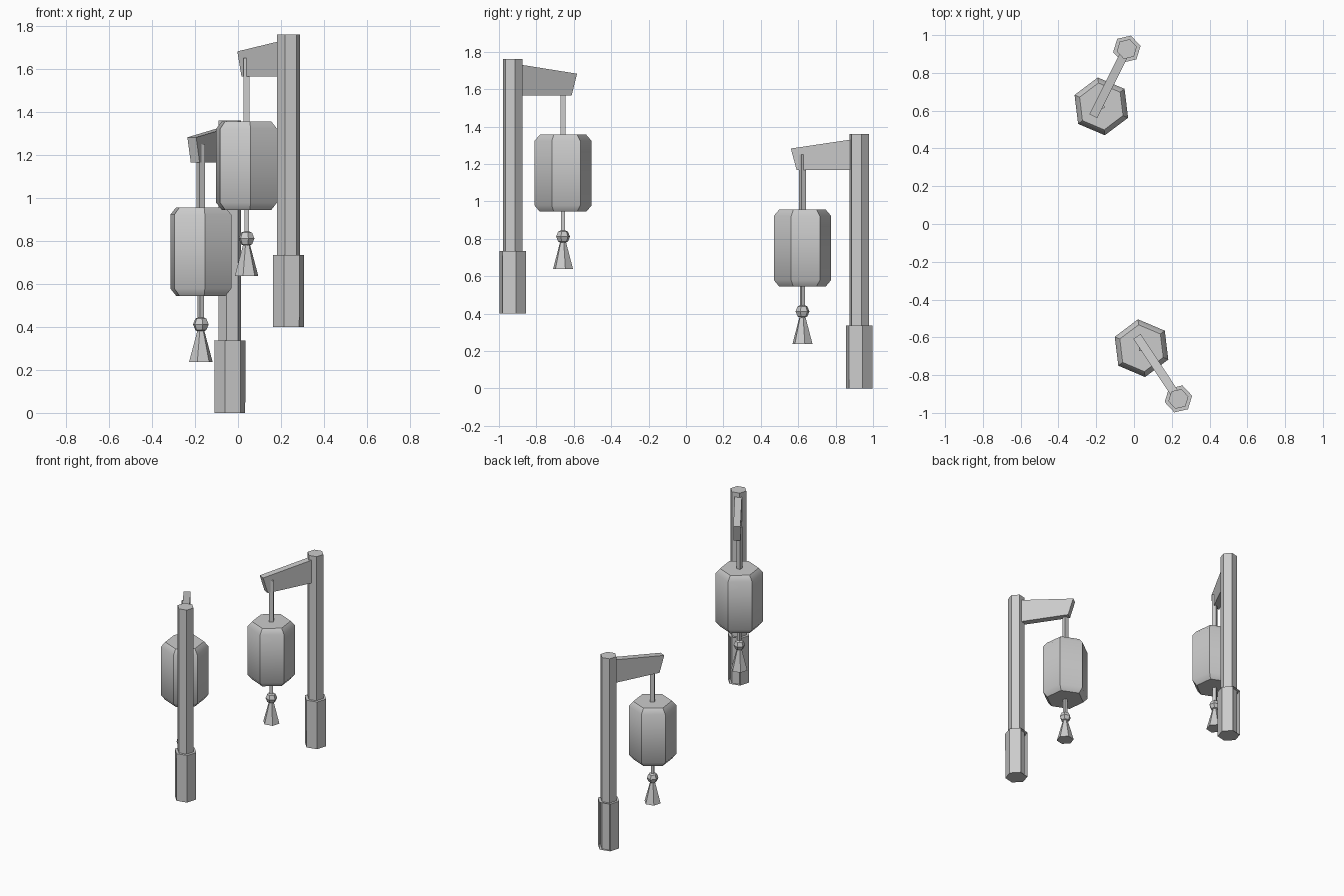
import bpy, bmesh
from math import radians, cos, sin, pi

if "Cube" in bpy.data.objects:
    bpy.data.objects.remove(bpy.data.objects["Cube"])


def make(name, bm, smooth=None):
    me = bpy.data.meshes.new(name)
    bm.to_mesh(me)
    bm.free()
    ob = bpy.data.objects.new(name, me)
    bpy.context.collection.objects.link(ob)
    if smooth:
        bpy.ops.object.select_all(action='DESELECT')
        ob.select_set(True)
        bpy.context.view_layer.objects.active = ob
        bpy.ops.object.shade_smooth_by_angle(angle=radians(smooth))
    return ob


def lathe(name, x, y, rings, sides, first, skip=None, smooth=None):
    """Stack of (radius, z) polygons, capped at both ends."""
    bm = bmesh.new()
    loops = [[bm.verts.new((x + r * cos(radians(first) + 2 * pi * i / sides),
                            y + r * sin(radians(first) + 2 * pi * i / sides), z))
              for i in range(sides)] for r, z in rings]
    for a, b in zip(loops, loops[1:]):
        for i in range(sides):
            j = (i + 1) % sides
            if i != skip:
                bm.faces.new((a[i], a[j], b[j], b[i]))
    bm.faces.new(loops[0][::-1])
    bm.faces.new(loops[-1])
    return make(name, bm, smooth)


def arm(name, x, y, z, angle):
    """Tapered side profile given thickness."""
    profile = [(0.03, 1.167), (0.362, 1.167), (0.397, 1.283), (0.03, 1.332)]
    c, s, w = cos(radians(angle)), sin(radians(angle)), 0.023
    bm = bmesh.new()
    sides = [[bm.verts.new((x + d * c - o * s, y + d * s + o * c, z + h))
              for d, h in profile] for o in (w, -w)]
    bm.faces.new(sides[0][::-1])
    bm.faces.new(sides[1])
    for i in range(4):
        j = (i + 1) % 4
        bm.faces.new((sides[0][i], sides[0][j], sides[1][j], sides[1][i]))
    bmesh.ops.recalc_face_normals(bm, faces=bm.faces[:])
    return make(name, bm)


def lantern_post(tag, x, y, z, angle):
    # hexagonal post, foot sleeve (open at the back) and bracket
    lathe(tag + "_post", x, y, [(0.0545, z), (0.0545, z + 1.362)], 6, 13)
    lathe(tag + "_sleeve", x, y, [(0.0735, z), (0.0745, z + 0.336)], 6, 13, skip=1)
    arm(tag + "_arm", x, y, z, angle)

    # hanging parts sit under the arm near its tip
    a = radians(angle + 2.5)
    lx, ly = x + 0.332 * cos(a), y + 0.332 * sin(a)
    lathe(tag + "_hanger", lx, ly, [(0.02, z + 0.94), (0.02, z + 1.252)], 4, angle - 79)
    lathe(tag + "_lantern", lx, ly,
          [(0.125, z + 0.545), (0.154, z + 0.579), (0.154, z + 0.923), (0.125, z + 0.957)],
          6, 97, smooth=45)
    lathe(tag + "_cord", lx, ly, [(0.015, z + 0.40), (0.015, z + 0.56)], 4, angle - 79)

    # bead and tassel
    bm = bmesh.new()
    bmesh.ops.create_uvsphere(bm, u_segments=6, v_segments=4, radius=0.038)
    bead = make(tag + "_bead", bm)
    bead.location = (lx, ly, z + 0.412)
    bead.rotation_euler.z = radians(13)
    lathe(tag + "_tassel", lx, ly, [(0.056, z + 0.238), (0.016, z + 0.385)], 6, 13)


lantern_post("front", 0.235, -0.926, 0.4, 123.5)
lantern_post("back", -0.038, 0.926, 0.0, 243.5)
